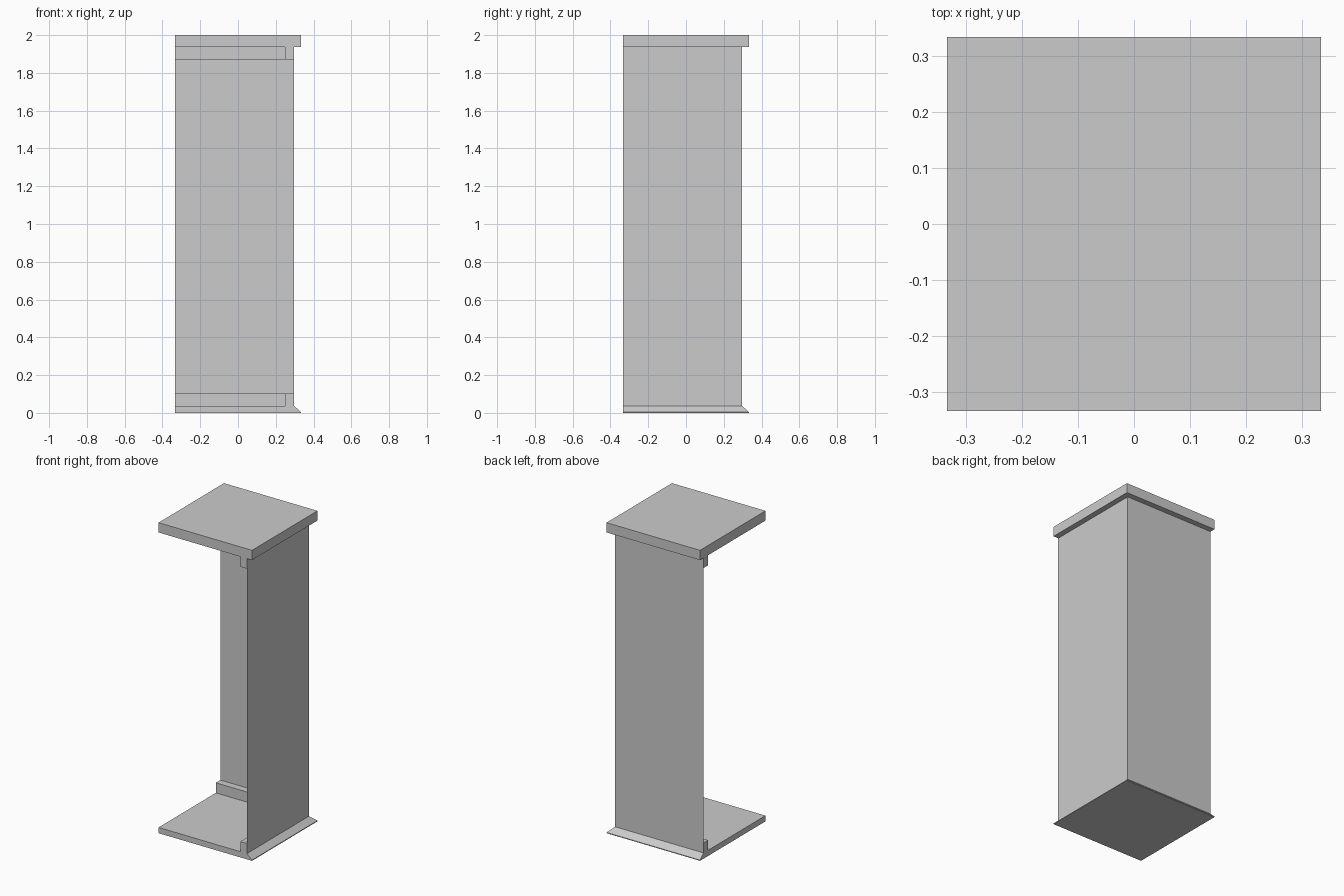
import bpy
import bmesh

cube = bpy.data.objects.get("Cube")
if cube:
    bpy.data.objects.remove(cube, do_unlink=True)

EDGE = 0.333      # outer half width
WALL = 0.297      # plane of the two walls
INNER = 0.25      # inner face of the mouldings
BASE_TOP, CAP_BOTTOM, TOP = 0.037, 1.937, 2.0
TRIM = 0.065      # moulding height

grey = bpy.data.materials.new("plain grey")
grey.use_nodes = True
colour = (0.6, 0.6, 0.6, 1)
grey.diffuse_color = colour
grey.node_tree.nodes["Principled BSDF"].inputs["Base Color"].default_value = colour


def make(name, bm):
    mesh = bpy.data.meshes.new(name)
    bm.to_mesh(mesh)
    bm.free()
    mesh.materials.append(grey)
    obj = bpy.data.objects.new(name, mesh)
    bpy.context.collection.objects.link(obj)
    return obj


def square(size):
    """Square from the open front right corner to the given extent."""
    return [(-EDGE, -EDGE), (size, -EDGE), (size, size), (-EDGE, size)]


def loft(name, layers):
    """Closed solid through matching outlines, given as (outline, height)."""
    bm = bmesh.new()
    rings = [[bm.verts.new((x, y, z)) for x, y in outline] for outline, z in layers]
    for low, high in zip(rings, rings[1:]):
        for i in range(len(low)):
            j = (i + 1) % len(low)
            bm.faces.new((low[i], low[j], high[j], high[i]))
    bm.faces.new(rings[0][::-1])
    bm.faces.new(rings[-1])
    bmesh.ops.recalc_face_normals(bm, faces=bm.faces)
    return make(name, bm)


# Base slab, bevelled on the two walled sides
loft("base_slab", [(square(EDGE), 0), (square(EDGE), 0.005), (square(WALL), BASE_TOP)])

# Overhanging cap slab
loft("cap_slab", [(square(EDGE), CAP_BOTTOM), (square(EDGE), TOP)])

# Thin corner walls, open on the other two sides
bm = bmesh.new()
path = square(WALL)[1:]
low = [bm.verts.new((x, y, BASE_TOP)) for x, y in path]
high = [bm.verts.new((x, y, CAP_BOTTOM)) for x, y in path]
for i in range(2):
    bm.faces.new((low[i], low[i + 1], high[i + 1], high[i]))
make("corner_walls", bm)

# L-shaped mouldings inside the walls, at the foot and under the cap
back = WALL - 0.001
corner = [(INNER, -EDGE), (back, -EDGE), (back, back),
          (-EDGE, back), (-EDGE, INNER), (INNER, INNER)]
for name, z in (("lower_moulding", BASE_TOP), ("upper_moulding", CAP_BOTTOM - TRIM)):
    loft(name, [(corner, z), (corner, z + TRIM)])
